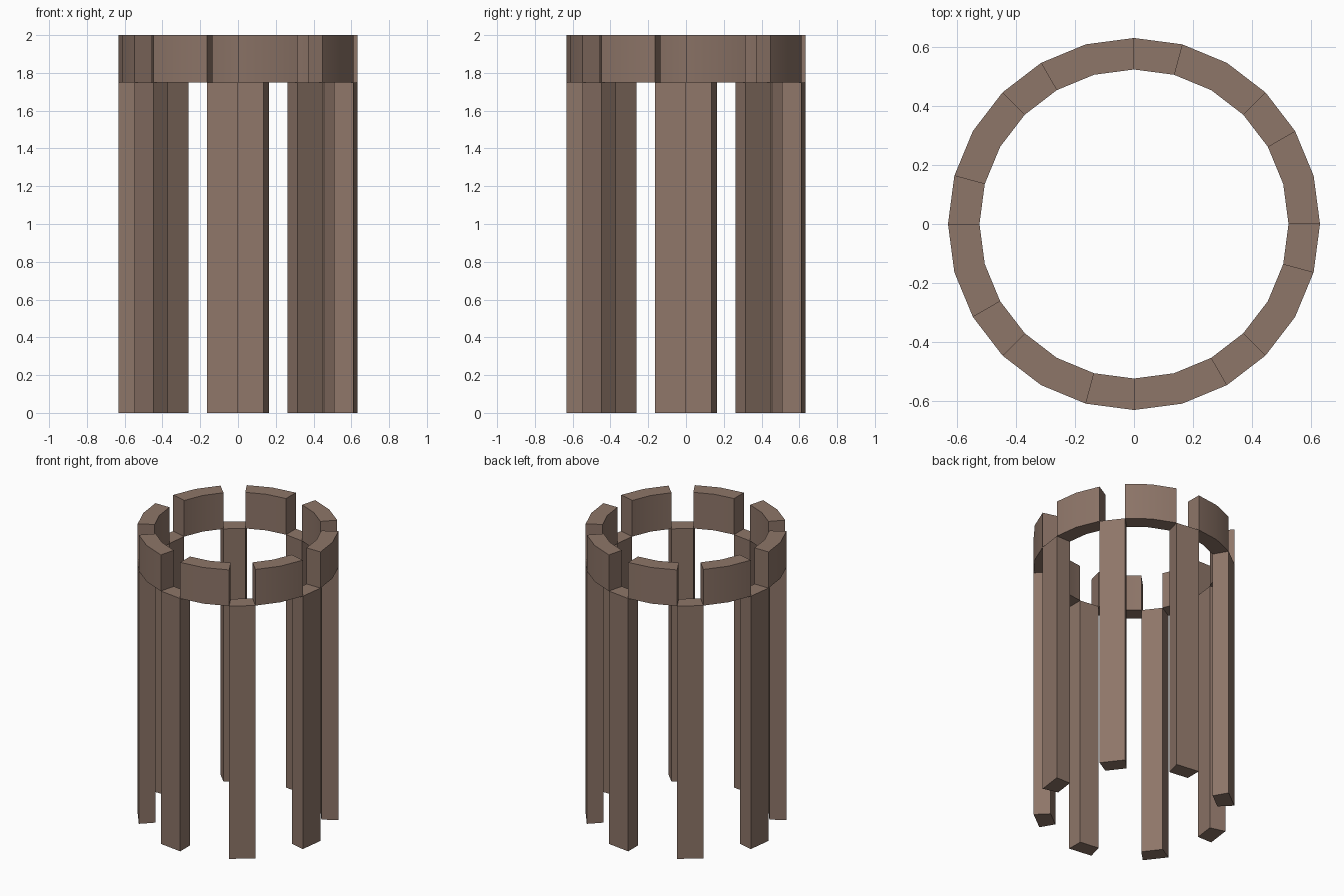
import bpy, bmesh
from math import cos, sin, radians

if "Cube" in bpy.data.objects:
    bpy.data.objects.remove(bpy.data.objects["Cube"])

OUTER, INNER = 0.632, 0.525   # ring radii
SPLIT, TOP = 1.75, 2.0        # leg top / battlement top
STEP = 15                     # 24-sided ring

wood = bpy.data.materials.new("brown_wood")
wood.diffuse_color = (0.27, 0.18, 0.14, 1)
wood.use_nodes = True
wood.node_tree.nodes["Principled BSDF"].inputs["Base Color"].default_value = wood.diffuse_color


def ring_sector(name, start, segments, z0, z1):
    """Closed block covering part of the faceted ring."""
    bm = bmesh.new()
    rows = []
    for i in range(segments + 1):
        a = radians(start + i * STEP)
        rows.append([bm.verts.new((r * cos(a), r * sin(a), z))
                     for r, z in ((INNER, z0), (OUTER, z0), (OUTER, z1), (INNER, z1))])
    for a, b in zip(rows, rows[1:]):
        for k in range(4):
            n = (k + 1) % 4
            bm.faces.new((a[k], a[n], b[n], b[k]))
    bm.faces.new(rows[0])
    bm.faces.new(rows[-1])
    bmesh.ops.recalc_face_normals(bm, faces=bm.faces)
    mesh = bpy.data.meshes.new(name)
    bm.to_mesh(mesh)
    bm.free()
    mesh.materials.append(wood)
    obj = bpy.data.objects.new(name, mesh)
    bpy.context.collection.objects.link(obj)
    bpy.ops.object.select_all(action='DESELECT')
    obj.select_set(True)
    bpy.context.view_layer.objects.active = obj
    bpy.ops.object.shade_smooth_by_angle(angle=radians(30))


# Eight raised battlement blocks alternating with eight legs
for i in range(8):
    ring_sector(f"battlement_{i + 1}", i * 45, 2, SPLIT, TOP)
    ring_sector(f"leg_{i + 1}", i * 45 + 30, 1, 0, SPLIT)
